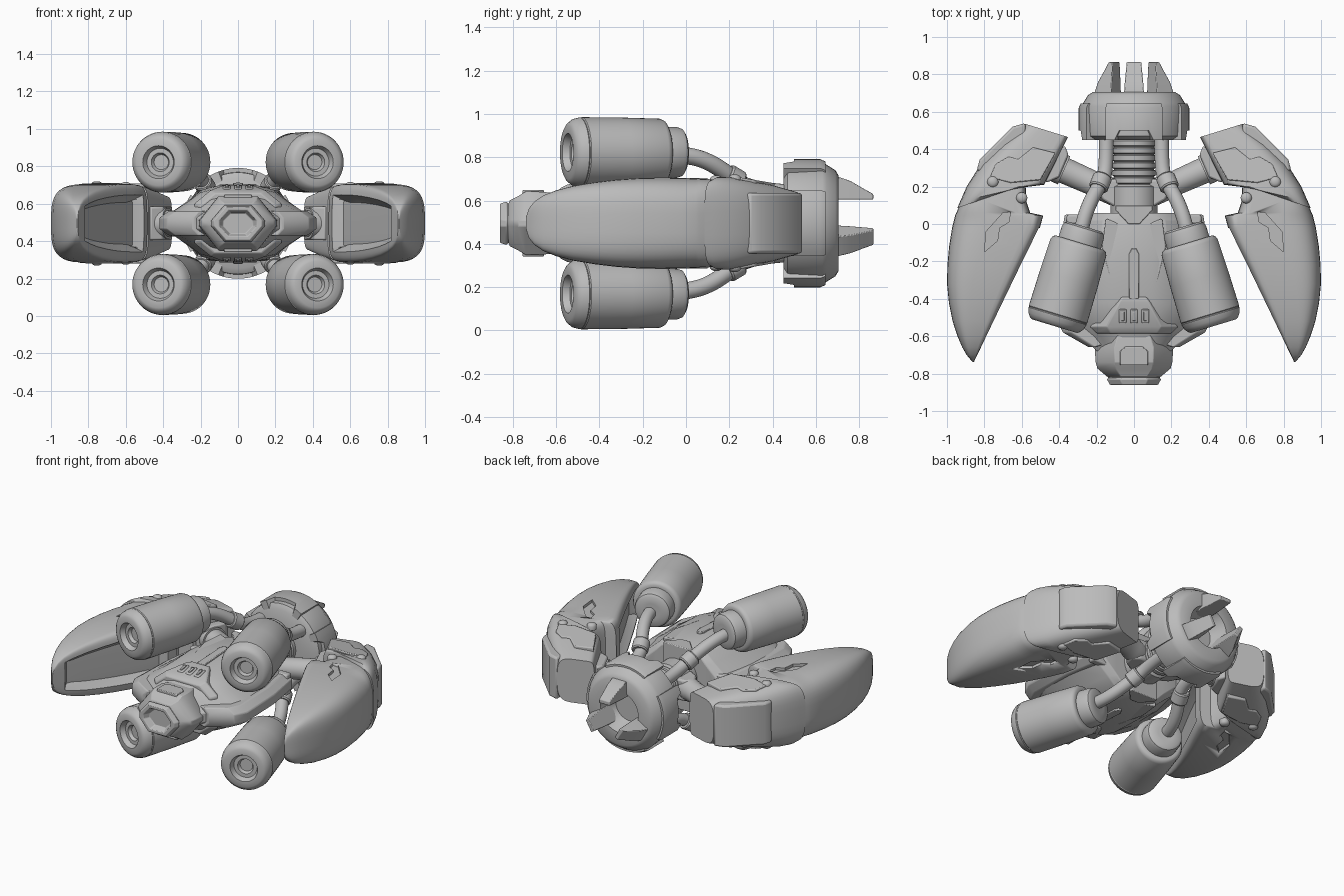
import bpy, bmesh
from math import sin, cos, pi, radians
from mathutils import Vector, Matrix, geometry

if "Cube" in bpy.data.objects:
    bpy.data.objects.remove(bpy.data.objects["Cube"])

grey = bpy.data.materials.new("hull_grey")
grey.use_nodes = True
grey.diffuse_color = (0.5, 0.5, 0.5, 1)
grey.node_tree.nodes["Principled BSDF"].inputs["Base Color"].default_value = grey.diffuse_color
MID = Vector((0, 0, 0.495))  # every part is built around the ship's centre line


def finish(name, bm, mirror="", bevel=0):
    """Turn a bmesh into a shaded part, mirrored over the listed axes."""
    bmesh.ops.recalc_face_normals(bm, faces=bm.faces)
    mesh = bpy.data.meshes.new(name)
    bm.to_mesh(mesh)
    bm.free()
    mesh.materials.append(grey)
    ob = bpy.data.objects.new(name, mesh)
    ob.location = MID
    bpy.context.collection.objects.link(ob)
    bpy.ops.object.select_all(action="DESELECT")
    ob.select_set(True)
    bpy.context.view_layer.objects.active = ob
    bpy.ops.object.shade_smooth_by_angle(angle=radians(35))
    if bevel:
        mod = ob.modifiers.new("bevel", "BEVEL")
        mod.width, mod.segments = bevel, 2
    if mirror:
        add_mirror(ob, mirror)
    return ob


def add_mirror(ob, axes):
    mod = ob.modifiers.new("mirror", "MIRROR")
    mod.use_axis = ["x" in axes, False, "z" in axes]
    mod.use_mirror_merge = False


def skin(rings):
    """Bridge a row of equal point rings and cap both ends."""
    bm = bmesh.new()
    rows = [[bm.verts.new(p) for p in ring] for ring in rings]
    n = len(rows[0])
    for a, b in zip(rows, rows[1:]):
        for j in range(n):
            k = (j + 1) % n
            bm.faces.new((a[j], a[k], b[k], b[j]))
    bm.faces.new(rows[0])
    bm.faces.new(rows[-1])
    return bm


def loft(name, rings, mirror="", bevel=0):
    return finish(name, skin(rings), mirror, bevel)


def prism(name, plan, low, high, slope=0, mirror="", bevel=0):
    """Plate with a plan outline; the top height changes along y by slope."""
    rings = [[(x, y, low) for x, y in plan], [(x, y, high + slope * y) for x, y in plan]]
    return loft(name, rings, mirror, bevel)


def both(half):
    return half + [(-x, y) for x, y in reversed(half)]


def lathe(name, start, direction, profile, mirror="", n=40):
    """Turned part: profile is (distance along axis, radius)."""
    start, axis = Vector(start), Vector(direction).normalized()
    q = axis.to_track_quat("Z", "Y")
    ring = [Vector((cos(2 * pi * i / n), sin(2 * pi * i / n), 0)) for i in range(n)]
    return loft(name, [[start + axis * t + q @ (v * r) for v in ring] for t, r in profile], mirror)


def four_way(y, quarter):
    """Closed section from one quarter, listed from the side to the top."""
    top = quarter + [(-x, z) for x, z in reversed(quarter)]
    return [(x, y, z) for x, z in top + [(-x, -z) for x, z in top]]


def oval(outer, inner, height, power, n=40):
    """Section between two plan points: rounded outside, nearly flat inside."""
    o, i = Vector((*outer, 0)), Vector((*inner, 0))
    ring = []
    for k in range(n):
        c, s = cos(2 * pi * (k + .5) / n), sin(2 * pi * (k + .5) / n)
        across = c ** power if c > 0 else -(-c) ** .16
        up = abs(s) ** (power if c > 0 else .5) * (1 if s > 0 else -1)
        ring.append((o + i) / 2 + (o - i) / 2 * across + Vector((0, 0, height * up)))
    return ring


# Central hull: a lens in cross-section with a raised rim
hull = [(.06, .28, .19), (.02, .34, .2), (-.2, .39, .205), (-.42, .4, .19),
        (-.52, .37, .17), (-.6, .27, .14), (-.68, .2, .12)]
loft("hull", [four_way(y, [(w, .03), (.66 * w, .62 * h), (.5 * w, .87 * h), (.24 * w, h)])
              for y, w, h in hull], bevel=.005)
rim = [(.16, -.64), (.24, -.66), (.38, -.58), (.42, -.5), (.41, -.2), (.37, .05), (.3, .05), (.3, -.45), (.16, -.55)]
loft("hull_rim", [[(x * s, y, z) for x, y in rim] for z, s in ((-.065, .88), (-.03, 1), (.03, 1), (.065, .88))],
     "x", .006)
prism("rear_bar", both([(.36, 0), (.36, .05)]), -.07, .07, bevel=.01)
prism("spine_plate", both([(.012, -.13), (.026, -.16), (.026, -.4)]), .1, .224, .05, "z", .004)
prism("rear_hatch", both([(.1, .1), (.1, .075), (.03, 0)]), .08, .21, 0, "z", .005)
prism("flank_plate", [(.08, 0), (.15, .03), (.17, -.12), (.12, -.34), (.06, -.36)],
      .08, .2, .03, "xz", .006)
panel = [(-.39, .1, .2), (-.42, .13, .205), (-.55, .235, .178), (-.585, .2, .16)]
loft("vent_panel", [four_way(y, [(w, .6 * h), (.62 * w, h)]) for y, w, h in panel], bevel=.006)
for i, x in enumerate((-.06, 0, .06)):
    prism(f"vent_rim_{i}", [(x - .02, -.455), (x + .02, -.455), (x + .02, -.53), (x - .02, -.53)],
          .1, .3, .21, "z", .006)
    prism(f"vent_slat_{i}", [(x - .008, -.47), (x + .008, -.47), (x + .008, -.518), (x - .008, -.518)],
          .1, .306, .21, "z", .002)

# Six-sided nose with a recessed muzzle
nose = [(-.54, .14, .13), (-.66, .21, .145), (-.74, .205, .147), (-.775, .195, .125), (-.815, .145, .105),
        (-.82, .135, .09), (-.83, .145, .1), (-.86, .128, .09), (-.86, .1, .07), (-.82, .08, .055)]
loft("nose", [four_way(y, [(w, .015), (.5 * w, h)]) for y, w, h in nose], bevel=.004)
prism("nose_plate", both([(.045, -.655), (.075, -.68), (.075, -.755)]), .08, .153, 0, "z", .004)

# Ribbed neck
neck = [(-.06, .125), (.2, .125), (.21, .108)]
for i in range(6):
    y = .215 + i * .04
    neck += [(y, .108), (y + .005, .117), (y + .03, .117), (y + .035, .108)]
neck += [(.46, .108)]
lathe("neck", (0, 0, 0), (0, 1, 0), neck)

# Tail engine ring with a hollow nozzle
lathe("engine_ring", (0, 0, 0), (0, 1, 0),
      [(.45, .1), (.45, .24), (.47, .272), (.63, .282), (.65, .27), (.69, .245), (.705, .22),
       (.705, .14), (.67, .13), (.6, .1)], n=48)
for q in range(4):
    ring_rows = []
    for k in range(13):
        a = q * pi / 2 + radians(-31 + k * 62 / 12)
        lip = .05 if 3 <= k <= 9 else 0
        rows = [(.24, .45 + lip), (.296, .45 + lip), (.296, .62), (.285, .645), (.24, .645)]
        ring_rows.append([(r * cos(a), y, r * sin(a)) for r, y in rows])
    loft(f"engine_armour_{q}", ring_rows)

# Three tail prongs
for i in range(3):
    turn = Matrix.Rotation(i * 2 * pi / 3, 3, "Y")
    rows = []
    for y, w, top in [(.62, .055, .218), (.7, .053, .216), (.76, .049, .195), (.82, .043, .16), (.865, .039, .135)]:
        rows.append([turn @ Vector(p) for p in ((-w, y, .11), (w, y, .11), (w, y, top), (-w, y, top))])
    loft(f"tail_prong_{i}", rows, bevel=.004)

# Four thruster pods and their feed pipes
lathe("thruster_pods", (.29, -.1, .327), (.29, -.957, 0),
      [(-.09, .05), (-.09, .095), (-.08, .11), (-.06, .117), (0, .118), (0, .135), (.008, .148), (.025, .156),
       (.2, .161), (.4, .163), (.405, .159), (.41, .162), (.437, .155), (.457, .14), (.466, .125), (.466, .088),
       (.434, .074), (.434, .05), (.414, .04)], "xz", 48)
path = [Vector(p) for p in ((.285, -.05, .315), (.26, .08, .315), (.22, .15, .26), (.175, .22, .205))]
points = geometry.interpolate_bezier(*path, 14)
points += geometry.interpolate_bezier(path[3], Vector((.15, .26, .17)), Vector((.148, .32, .15)),
                                      Vector((.148, .48, .14)), 10)[1:]
rows = []
for i, p in enumerate(points):
    along = points[min(i + 1, len(points) - 1)] - points[max(i - 1, 0)]
    q = along.to_track_quat("Y", "Z")
    rows.append([p + q @ Vector((.039 * cos(pi * k / 10), 0, .039 * sin(pi * k / 10))) for k in range(20)])
loft("feed_pipes", rows, "xz")
lathe("pipe_couplings", (.192, .19, .226), (-.3, .75, -.45),
      [(0, .03), (0, .046), (.008, .052), (.07, .052), (.078, .046), (.078, .03)], "xz", 24)

# Arms that carry the wings
lathe("wing_arms", (.1, .165, 0), (.9, .4, 0),
      [(0, .07), (.11, .07), (.12, .066), (.3, .07), (.3, .082), (.36, .082), (.36, .06), (.42, .06)], "x")
prism("arm_root", [(.08, .08), (.17, .13), (.2, .2), (.15, .24), (.08, .24)], -.07, .07, mirror="x", bevel=.012)

# Curved wing claws with a hollow channel along the inner face
claw = [(.22, .58, .86, .19), (.12, .575, .925, .203), (.06, .555, .95, .206), (.045, .485, .957, .207),
        (-.02, .503, .973, .21), (-.12, .552, .989, .211), (-.22, .602, .998, .209), (-.32, .651, 1, .202),
        (-.42, .7, .99, .19), (-.52, .749, .97, .173), (-.6, .788, .944, .152), (-.66, .818, .918, .128),
        (-.7, .838, .895, .1), (-.725, .85, .874, .07), (-.738, .856, .862, .03)]
bm = skin([oval((b, y), (a, y), h, .6) for y, a, b, h in claw])
bmesh.ops.recalc_face_normals(bm, faces=bm.faces)
bm.faces.ensure_lookup_table()
inner = [bm.faces[i * 40 + j] for i in range(4, 11) for j in range(16, 23)]
bmesh.ops.inset_region(bm, faces=inner, thickness=.015, depth=-.025)
bmesh.ops.inset_region(bm, faces=inner, thickness=.02, depth=-.025)
claws = finish("wing_claws", bm)

# Sunken angular mark on each claw, above and below
cutter = prism("mark_cutter", [(.66, .065), (.7, .06), (.79, -.04), (.8, -.15), (.73, -.09), (.72, -.02), (.67, .01)],
               .192, .3, mirror="z")
cutter.hide_render = True
cut = claws.modifiers.new("mark", "BOOLEAN")
cut.operation, cut.object, cut.solver = "DIFFERENCE", cutter, "EXACT"
bpy.context.view_layer.objects.active = claws
bpy.ops.object.modifier_apply(modifier=cut.name)
bpy.data.objects.remove(cutter)
add_mirror(claws, "x")

# Shoulder armour over the root of each claw
loft("shoulders", [oval(o, i, h, .55) for o, i, h in (
    ((.945, .085), (.66, .185), .2), ((.93, .12), (.62, .192), .214), ((.895, .2), (.56, .2), .215),
    ((.82, .32), (.48, .21), .2), ((.71, .43), (.42, .33), .178), ((.58, .535), (.353, .465), .145))], "x")
prism("shoulder_rear_plates", [(.8, .26), (.84, .29), (.825, .345), (.65, .52), (.58, .54), (.58, .4)],
      -.14, .14, mirror="x", bevel=.013)
prism("shoulder_top_plates", [(.77, .25), (.74, .32), (.67, .36), (.62, .345), (.54, .41), (.42, .38),
                              (.5, .235), (.66, .22)], .1, .254, -.17, "xz", .006)
prism("shoulder_hinges", [(.37, .42), (.35, .37), (.4, .25), (.47, .22), (.5, .3)], -.09, .09, mirror="x", bevel=.01)
for name, spot in (("claw_bolts", (.6, .14, .18)), ("shoulder_bolts", (.755, .225, .185))):
    lathe(name, spot, (0, 0, 1), [(0, .03), (.025, .03), (.034, .024), (.04, .012)], "xz", 20)
